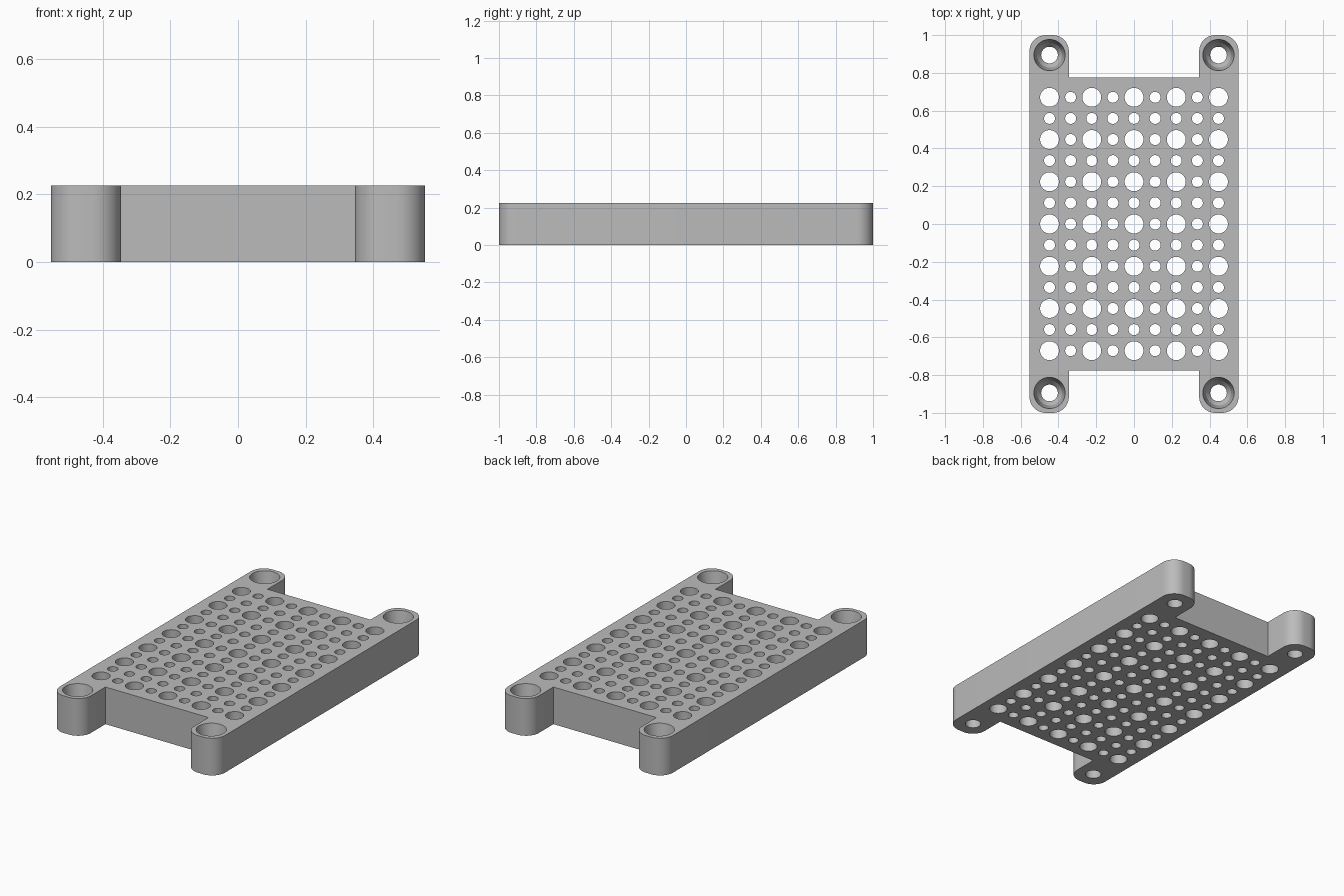
import bpy, bmesh, math

cube = bpy.data.objects.get("Cube")
if cube:
    bpy.data.objects.remove(cube, do_unlink=True)

HEIGHT = 0.225
HALF_X, HALF_Y = 0.553, 1.0
NOTCH_X, NOTCH_Y = 0.345, 0.775
CORNER = 0.085
PITCH = 0.1118
SEGMENTS = 40

grey = bpy.data.materials.new("light grey")
grey.use_nodes = True
color = (0.5, 0.5, 0.5, 1)
grey.diffuse_color = color
grey.node_tree.nodes["Principled BSDF"].inputs["Base Color"].default_value = color


def finish(bm, name):
    mesh = bpy.data.meshes.new(name)
    bmesh.ops.recalc_face_normals(bm, faces=bm.faces)
    bm.to_mesh(mesh)
    bm.free()
    obj = bpy.data.objects.new(name, mesh)
    bpy.context.collection.objects.link(obj)
    mesh.materials.append(grey)
    return obj


def arc(cx, cy, start):
    """Quarter circle for a rounded corner, counter-clockwise."""
    angles = [math.radians(start + 90 * i / 10) for i in range(11)]
    return [(cx + CORNER * math.cos(a), cy + CORNER * math.sin(a)) for a in angles]


def lathe(bm, x, y, profile):
    """Closed turned solid from (radius, z) pairs."""
    rings = []
    for r, z in profile:
        rings.append([bm.verts.new((x + r * math.cos(math.tau * i / SEGMENTS),
                                    y + r * math.sin(math.tau * i / SEGMENTS), z))
                      for i in range(SEGMENTS)])
    for low, high in zip(rings, rings[1:]):
        for i in range(SEGMENTS):
            j = (i + 1) % SEGMENTS
            bm.faces.new((low[i], low[j], high[j], high[i]))
    bm.faces.new(rings[0][::-1])
    bm.faces.new(rings[-1])


# Plate outline: one rounded mounting ear, mirrored to all four corners
right_ear = arc(HALF_X - CORNER, HALF_Y - CORNER, 0)
right_ear += arc(NOTCH_X + CORNER, HALF_Y - CORNER, 90)
right_ear.append((NOTCH_X, NOTCH_Y))
back = right_ear + [(-x, y) for x, y in reversed(right_ear)]
outline = back + [(-x, -y) for x, y in back]

bm = bmesh.new()
base = bm.faces.new([bm.verts.new((x, y, 0)) for x, y in outline])
top = bmesh.ops.extrude_face_region(bm, geom=[base])["geom"]
bmesh.ops.translate(bm, vec=(0, 0, HEIGHT),
                    verts=[v for v in top if isinstance(v, bmesh.types.BMVert)])
plate = finish(bm, "perforated_plate")

# Grid of large and small through holes
bm = bmesh.new()
for col in range(-4, 5):
    for row in range(-6, 7):
        radius = 0.05 if col % 2 == 0 and row % 2 == 0 else 0.029
        lathe(bm, col * PITCH, row * PITCH, [(radius, -0.1), (radius, HEIGHT + 0.1)])

# Countersunk screw holes in the ears
screw_profile = [(0.044, -0.1), (0.044, HEIGHT - 0.13), (0.066, HEIGHT - 0.1),
                 (0.083, HEIGHT), (0.083, HEIGHT + 0.1)]
for sx in (-1, 1):
    for sy in (-1, 1):
        lathe(bm, sx * 4 * PITCH, sy * 8 * PITCH, screw_profile)
cutter = finish(bm, "hole_cutter")
cutter.hide_render = True

# Cut the holes, then drop the cutter
cut = plate.modifiers.new("holes", "BOOLEAN")
cut.operation = "DIFFERENCE"
cut.solver = "EXACT"
cut.object = cutter
bpy.context.view_layer.objects.active = plate
plate.select_set(True)
bpy.ops.object.modifier_apply(modifier=cut.name)
bpy.data.objects.remove(cutter, do_unlink=True)

bpy.ops.object.shade_smooth_by_angle(angle=math.radians(20))
